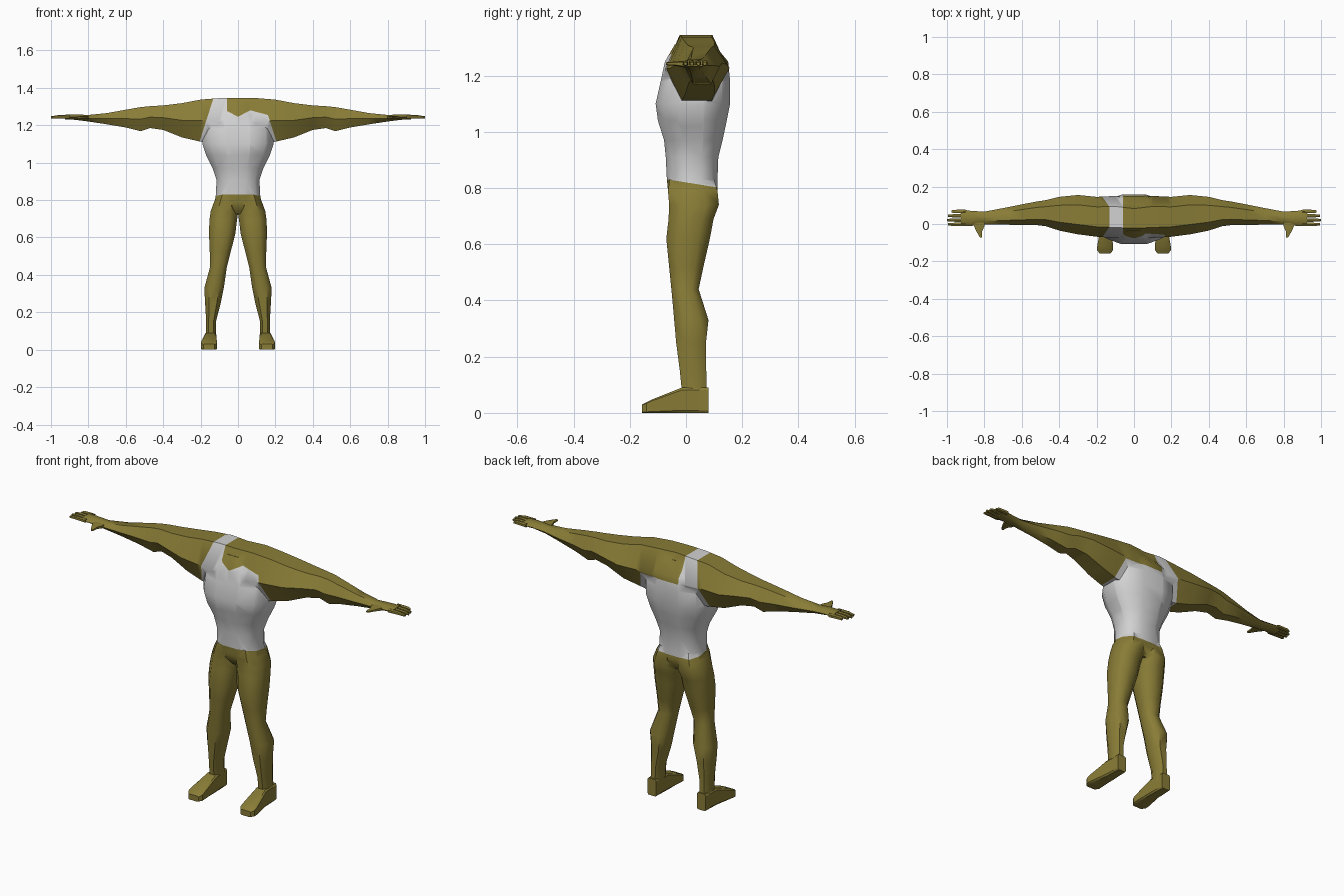
import bpy, bmesh, math

cube = bpy.data.objects.get("Cube")
if cube:
    bpy.data.objects.remove(cube, do_unlink=True)


def material(name, colour):
    m = bpy.data.materials.new(name)
    m.use_nodes = True
    m.diffuse_color = colour
    m.node_tree.nodes["Principled BSDF"].inputs["Base Color"].default_value = colour
    return m


SKIN = material("olive skin", (0.25, 0.203, 0.037, 1))
SHIRT = material("white shirt", (0.64, 0.64, 0.64, 1))


def finish(obj, angle=40):
    bpy.ops.object.select_all(action='DESELECT')
    obj.select_set(True)
    bpy.context.view_layer.objects.active = obj
    bpy.ops.object.shade_smooth_by_angle(angle=math.radians(angle))


def loft(name, stations, place, sides=12, power=2.5, phase=.5):
    """Skin rounded rings; each station is (t, u_min, u_max, v_min, v_max)."""
    angles = [2 * math.pi * (i + phase) / sides for i in range(sides)]
    us = [math.copysign(abs(math.cos(a)) ** (2 / power), math.cos(a)) for a in angles]
    vs = [math.copysign(abs(math.sin(a)) ** (2 / power), math.sin(a)) for a in angles]
    u_peak, v_peak = max(us), max(vs)
    bm = bmesh.new()
    rings = []
    for t, u0, u1, v0, v1 in stations:
        rings.append([bm.verts.new(place(t, (u0 + u1 + u / u_peak * (u1 - u0)) / 2,
                                         (v0 + v1 + v / v_peak * (v1 - v0)) / 2))
                      for u, v in zip(us, vs)])
    for a, b in zip(rings, rings[1:]):
        for i in range(sides):
            j = (i + 1) % sides
            bm.faces.new((a[i], a[j], b[j], b[i]))
    bm.faces.new(rings[0])
    bm.faces.new(rings[-1])
    bmesh.ops.recalc_face_normals(bm, faces=bm.faces)
    mesh = bpy.data.meshes.new(name)
    bm.to_mesh(mesh)
    bm.free()
    obj = bpy.data.objects.new(name, mesh)
    bpy.context.collection.objects.link(obj)
    mesh.materials.append(SKIN)
    return obj


# Torso: z, half width, front, back
trunk = [(.725, .07, -.03, .085), (.77, .128, -.062, .112), (.83, .118, -.068, .112),
         (.91, .115, -.072, .115), (.97, .135, -.078, .13), (1.04, .17, -.10, .145),
         (1.10, .19, -.108, .157), (1.18, .19, -.09, .157), (1.25, .15, -.075, .15),
         (1.31, .09, -.04, .10)]
body = loft("body", [(z, -w, w, f, b) for z, w, f, b in trunk],
            lambda t, u, v: (u, v, t))

# Shoulders and arms as one long six-sided tube: x, front, back, bottom, top
arm = [(.1, -.075, .15, 1.10, 1.345), (.2, -.068, .145, 1.112, 1.337),
       (.3, -.055, .155, 1.135, 1.318), (.4, -.035, .145, 1.175, 1.306),
       (.47, -.012, .128, 1.185, 1.302), (.52, -.006, .12, 1.168, 1.297),
       (.6, -.006, .105, 1.188, 1.283), (.7, -.003, .085, 1.205, 1.265),
       (.8, -.004, .066, 1.22, 1.255), (.87, -.01, .07, 1.229, 1.258),
       (.925, -.012, .078, 1.232, 1.256)]
tube = [(-s[0], *s[1:]) for s in reversed(arm)] + [(0, -.075, .135, 1.10, 1.345)] + arm
arms = loft("arms", tube, lambda t, u, v: (t, u, v), 6, 2, 0)

# Legs: z, inner, outer, front, back
leg = [(.83, .012, .108, -.058, .100), (.79, .0, .128, -.064, .112),
       (.74, -.002, .146, -.060, .117),
       (.69, .006, .153, -.062, .098), (.62, .014, .155, -.070, .085),
       (.52, .04, .151, -.060, .062), (.44, .060, .150, -.052, .045),
       (.33, .076, .18, -.042, .08), (.25, .092, .176, -.035, .071),
       (.15, .118, .17, -.022, .072), (.08, .118, .172, -.015, .074),
       (.03, .12, .174, -.01, .076)]
parts = [arms]
for side, s in (("left", 1), ("right", -1)):
    parts.append(loft(side + "_leg", leg, lambda t, u, v, s=s: (s * u, v, t), 8))

# Join limbs and trunk into one skin
for part in parts:
    mod = body.modifiers.new("join", 'BOOLEAN')
    mod.operation = 'UNION'
    mod.solver = 'EXACT'
    mod.object = part
bpy.context.view_layer.update()
graph = bpy.context.evaluated_depsgraph_get()
joined = bpy.data.meshes.new_from_object(body.evaluated_get(graph))
body.modifiers.clear()
body.data = joined
for part in parts:
    bpy.data.objects.remove(part, do_unlink=True)
joined.materials.clear()
joined.materials.append(SKIN)
joined.materials.append(SHIRT)

# One-shoulder shirt: cut along its borders, then colour the enclosed faces
BACK_NECK, STRAP, MID_Y = 1.215, -.06, .06
NECK = [(-.065, 1.28), (0, 1.245), (.065, 1.28), (.16, 1.255)]
bm = bmesh.new()
bm.from_mesh(joined)


def cut(point, normal, keep):
    faces = [f for f in bm.faces if keep(f.calc_center_median())]
    edges = {e for f in faces for e in f.edges}
    verts = {v for f in faces for v in f.verts}
    bmesh.ops.bisect_plane(bm, geom=list(verts) + list(edges) + faces, dist=1e-5,
                           plane_co=point, plane_no=normal)


def near(c):
    return abs(c.x) < .32 and c.z > 1


cut((0, 0, .82), (0, .16, 1), lambda c: .7 < c.z < .95)
for s in (1, -1):
    cut((s * .2, 0, 1.13), (s, 0, .32), near)
cut((STRAP, 0, 0), (1, 0, 0), near)
cut((0, MID_Y, 0), (0, 1, 0), near)
cut((0, 0, BACK_NECK), (0, 0, 1), lambda c: near(c) and c.y > MID_Y)
for (xa, za), (xb, zb) in zip(NECK, NECK[1:]):
    cut((xa, 0, 0), (1, 0, 0), lambda c: near(c) and c.y < MID_Y)
    cut((xb, 0, 0), (1, 0, 0), lambda c: near(c) and c.y < MID_Y)
    cut((xa, 0, za), (za - zb, 0, xb - xa),
        lambda c: near(c) and c.y < MID_Y and xa < c.x < xb)


def neckline(c):
    if c.x < STRAP:
        return 9
    if c.y > MID_Y:
        return BACK_NECK
    for (xa, za), (xb, zb) in zip(NECK, NECK[1:]):
        if c.x < xb:
            return za + (zb - za) * (c.x - xa) / (xb - xa)
    return NECK[-1][1]


for f in bm.faces:
    c = f.calc_center_median()
    inside = abs(c.x) + .32 * (c.z - 1.13) < .2
    f.material_index = int(inside and c.z > .82 - .16 * c.y and c.z < neckline(c))
bm.to_mesh(joined)
bm.free()
finish(body, 50)

# Feet, fingers and thumbs
FOOT = [(.08, .121, .173, 0, .09), (-.015, .116, .178, 0, .09), (-.12, .113, .197, 0, .048),
        (-.14, .113, .197, 0, .038), (-.157, .125, .185, 0, .03)]
FINGERS = [(-.002, .995), (.021, 1), (.044, .995), (.067, .975)]
THUMB = [(.02, .80, .87, 1.225, 1.253), (-.012, .80, .855, 1.23, 1.252),
         (-.04, .812, .842, 1.235, 1.25), (-.072, .812, .824, 1.237, 1.247)]
for side, s in (("left", 1), ("right", -1)):
    finish(loft(side + "_foot", FOOT, lambda t, u, v, s=s: (s * u, t, v), 8, 8), 30)
    finish(loft(side + "_thumb", THUMB, lambda t, u, v, s=s: (s * u, t, v), 6, 3))
    for n, (y, tip) in enumerate(FINGERS):
        rows = [(.90, y - .01, y + .01, 1.234, 1.254), (.96, y - .009, y + .009, 1.236, 1.254),
                (tip, y - .006, y + .006, 1.236, 1.248)]
        finish(loft(f"{side}_finger_{n + 1}", rows,
                    lambda t, u, v, s=s: (s * t, u, v), 6, 3))
